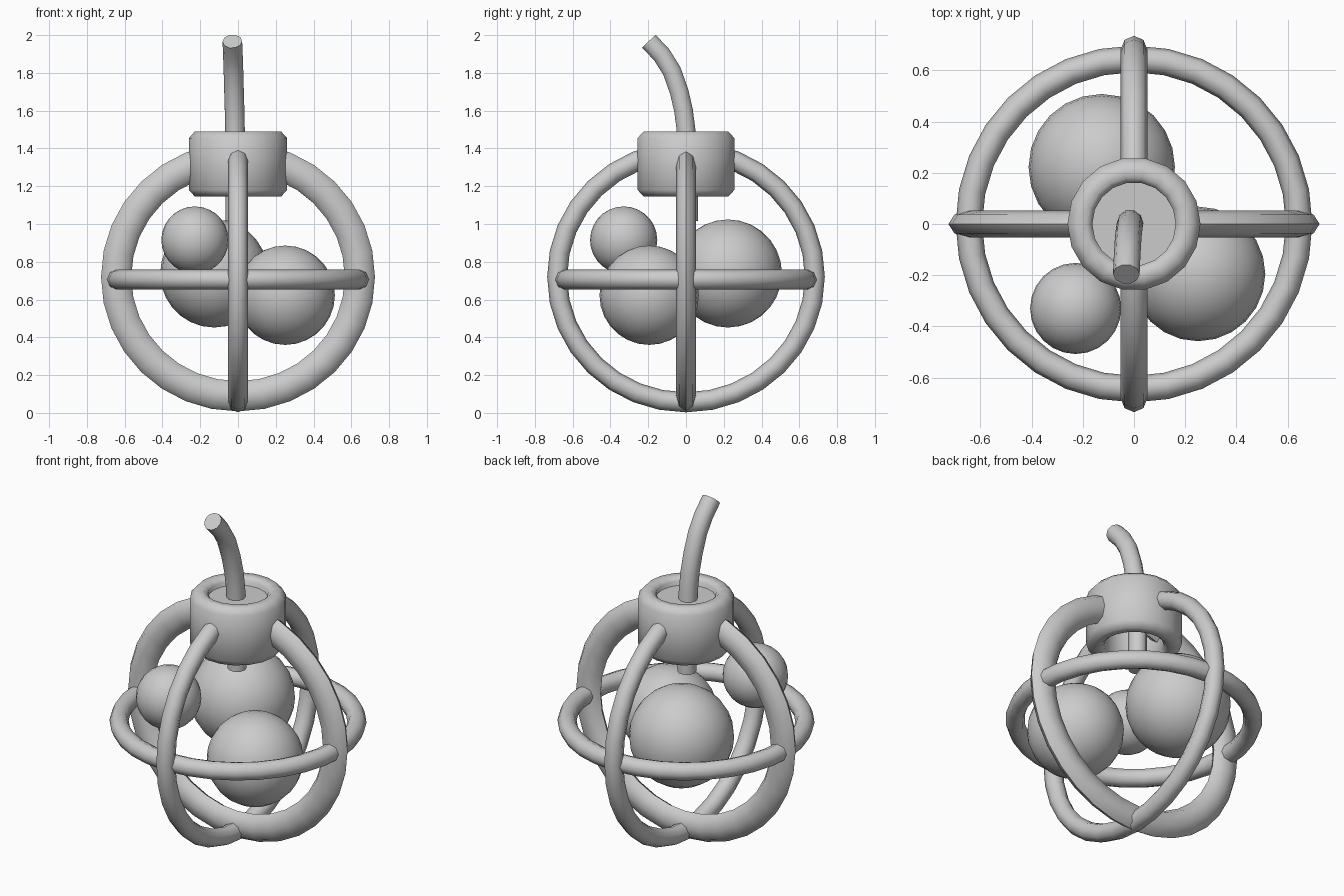
import bpy, bmesh
from math import sin, cos, pi, radians
from mathutils import Vector

if "Cube" in bpy.data.objects:
    bpy.data.objects.remove(bpy.data.objects["Cube"])


def finish(name, verts, faces, angle=50):
    me = bpy.data.meshes.new(name)
    me.from_pydata(verts, [], faces)
    bm = bmesh.new()
    bm.from_mesh(me)
    bmesh.ops.recalc_face_normals(bm, faces=bm.faces)
    bm.to_mesh(me)
    bm.free()
    ob = bpy.data.objects.new(name, me)
    bpy.context.collection.objects.link(ob)
    bpy.ops.object.select_all(action='DESELECT')
    ob.select_set(True)
    bpy.context.view_layer.objects.active = ob
    bpy.ops.object.shade_smooth_by_angle(angle=radians(angle))
    return ob


def grid_faces(n, m):
    return [(i * m + j, i * m + (j + 1) % m,
             (i + 1) % n * m + (j + 1) % m, (i + 1) % n * m + j)
            for i in range(n) for j in range(m)]


def hoop(name, centre, u, v, a, b, radial, side, n=32, m=8):
    """Elliptical ring in the u-v plane with an oval cross-section."""
    c, u, v = Vector(centre), Vector(u), Vector(v)
    w = u.cross(v)
    verts = []
    for i in range(n):
        t = 2 * pi * i / n
        for j in range(m):
            s = 2 * pi * j / m
            k = radial * cos(s)
            verts.append(c + u * (a + k) * cos(t) + v * (b + k) * sin(t) + w * side * sin(s))
    return finish(name, verts, grid_faces(n, m))


def lathe_ring(name, profile, n=18):
    verts = [(r * cos(2 * pi * i / n), r * sin(2 * pi * i / n), z)
             for i in range(n) for r, z in profile]
    return finish(name, verts, grid_faces(n, len(profile)), 50)


X, Y, Z = (1, 0, 0), (0, 1, 0), (0, 0, 1)

# cage hoops
hoop("equator_hoop", (0, 0, .706), X, Y, .645, .645, .052, .053)
hoop("side_to_side_hoop", (0, 0, .72), X, Z, .645, .632, .08, .052)
hoop("front_to_back_hoop", (0, 0, .72), Y, Z, .682, .664, .053, .052)

# collar at the top, with a recessed floor
lathe_ring("collar", [(.163, 1.47), (.185, 1.49), (.228, 1.49), (.26, 1.455),
                      (.26, 1.18), (.228, 1.145), (.185, 1.145), (.163, 1.165)])
bpy.ops.mesh.primitive_cylinder_add(vertices=18, radius=.17, depth=.02, location=(0, 0, 1.435))
bpy.context.object.name = "collar_floor"

# balls inside the cage
for name, r, loc in (("front_ball", .263, (.25, -.195, .623)),
                     ("back_ball", .286, (-.126, .222, .738)),
                     ("small_ball", .178, (-.228, -.33, .915))):
    bpy.ops.mesh.primitive_uv_sphere_add(segments=24, ring_count=14, radius=r, location=loc)
    bpy.context.object.name = name
    bpy.ops.object.shade_smooth()

# bent stem
path = [Vector(p) for p in ((-.015, .013, 1.015), (-.015, .013, 1.25), (-.016, 0, 1.5),
                            (-.018, -.013, 1.6), (-.021, -.036, 1.7), (-.024, -.075, 1.81),
                            (-.027, -.128, 1.895), (-.03, -.196, 1.967))]
verts, m = [], 10
for i, p in enumerate(path):
    d = (path[min(i + 1, len(path) - 1)] - path[max(i - 1, 0)]).normalized()
    side = Vector(X)
    side = (side - d * side.dot(d)).normalized()
    up = d.cross(side)
    verts += [p + (side * cos(2 * pi * j / m) + up * sin(2 * pi * j / m)) * .052 for j in range(m)]
n = len(path)
faces = grid_faces(n, m)[:(n - 1) * m] + [tuple(range(m)), tuple(range((n - 1) * m, n * m))]
finish("stem", verts, faces)
